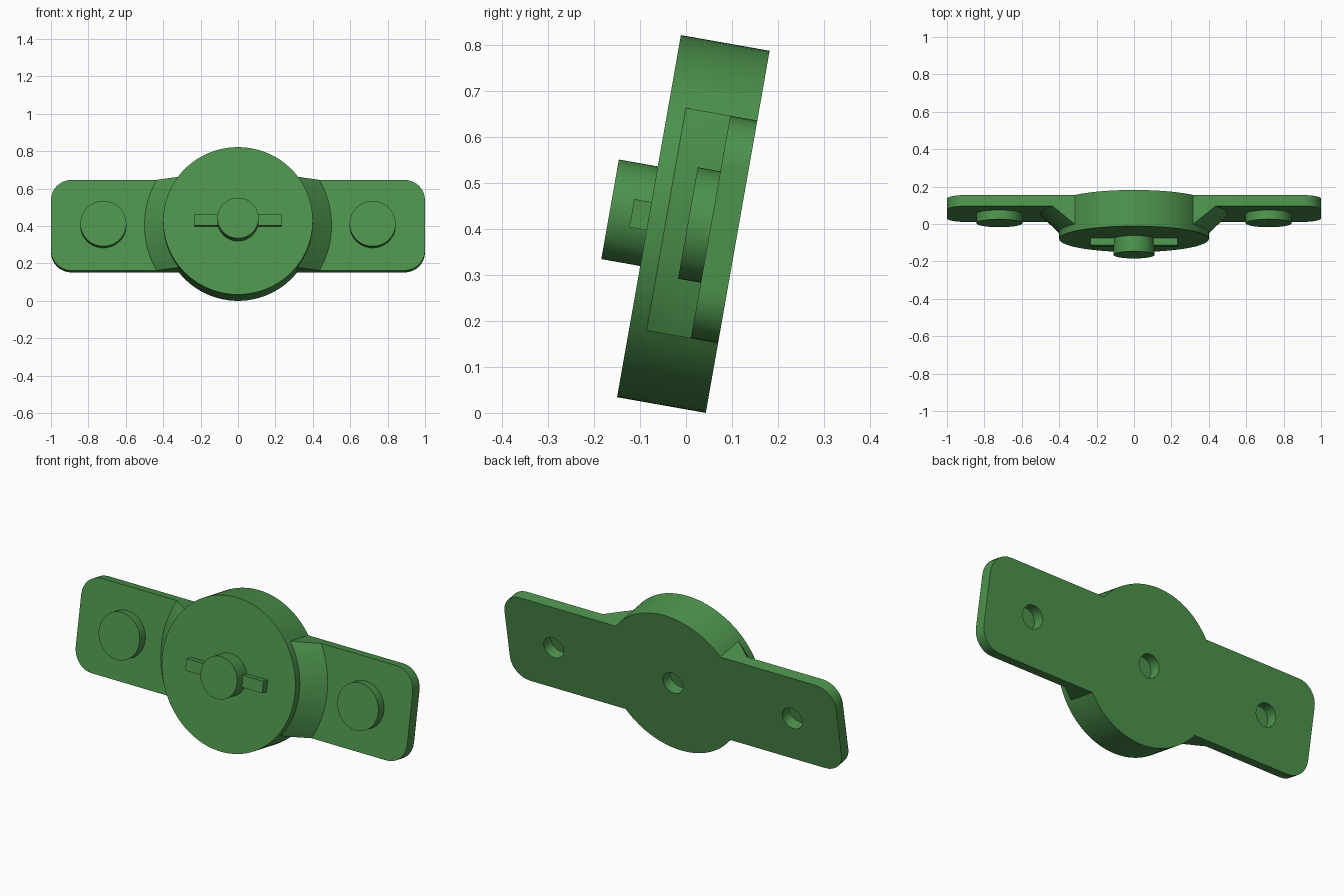
import bpy, bmesh, math
from mathutils import Matrix

if "Cube" in bpy.data.objects:
    bpy.data.objects.remove(bpy.data.objects["Cube"])

# Local frame: back face on y = 0, front towards -y; the whole part leans back 10 degrees
LEAN = Matrix.Translation((0, 0.1125, 0.394)) @ Matrix.Rotation(math.radians(-10), 4, 'X')
HALF_H = 0.246      # half height of the strap
PLATE = 0.06        # strap thickness
DISC_R, DISC_D = 0.4, 0.196
BOLT_X = 0.72

green = bpy.data.materials.new("green")
green.diffuse_color = (0.074, 0.29, 0.074, 1)
green.use_nodes = True
green.node_tree.nodes["Principled BSDF"].inputs["Base Color"].default_value = green.diffuse_color


def finish(name, bm):
    bmesh.ops.recalc_face_normals(bm, faces=bm.faces)
    me = bpy.data.meshes.new(name)
    bm.to_mesh(me)
    bm.free()
    me.materials.append(green)
    ob = bpy.data.objects.new(name, me)
    bpy.context.collection.objects.link(ob)
    ob.matrix_world = LEAN
    return ob


def prism(name, outline, d0, d1):
    """Extrude an (x, z) outline from depth d0 to depth d1 (towards the front)."""
    bm = bmesh.new()
    back = [bm.verts.new((x, -d0, z)) for x, z in outline]
    front = [bm.verts.new((x, -d1, z)) for x, z in outline]
    bm.faces.new(back)
    bm.faces.new(front)
    for i in range(len(outline)):
        j = (i + 1) % len(outline)
        bm.faces.new((back[i], back[j], front[j], front[i]))
    return finish(name, bm)


def circle(r, cx=0, n=64):
    return [(cx + r * math.cos(2 * math.pi * i / n), r * math.sin(2 * math.pi * i / n))
            for i in range(n)]


def rounded_rect(w, h, r, n=8):
    pts = []
    for q, (sx, sz) in enumerate([(1, 1), (-1, 1), (-1, -1), (1, -1)]):
        for i in range(n + 1):
            a = math.pi / 2 * (q + i / n)
            pts.append((sx * (w - r) + r * math.cos(a), sz * (h - r) + r * math.sin(a)))
    return pts


def flare(name, side):
    """Conical shoulder between strap and disc, trimmed to the strap height."""
    bm = bmesh.new()
    rings = []
    for i in range(25):
        z = HALF_H * (i / 12 - 1)
        sec = [(0.25, 0.03)]
        sec += [(math.sqrt(0.5 ** 2 - z * z), 0.03)]
        for k in range(5):
            r = 0.5 - 0.1 * k / 4
            sec.append((math.sqrt(r * r - z * z), PLATE + 0.098 * k / 4))
        sec.append((0.25, 0.158))
        rings.append([bm.verts.new((side * x, -d, z)) for x, d in sec])
    for a, b in zip(rings, rings[1:]):
        for i in range(len(a)):
            j = (i + 1) % len(a)
            bm.faces.new((a[i], a[j], b[j], b[i]))
    bm.faces.new(rings[0])
    bm.faces.new(rings[-1])
    return finish(name, bm)


def combine(target, tool, operation):
    mod = target.modifiers.new("combine", 'BOOLEAN')
    mod.operation, mod.solver, mod.object = operation, 'EXACT', tool
    bpy.context.view_layer.objects.active = target
    bpy.ops.object.modifier_apply(modifier=mod.name)
    bpy.data.objects.remove(tool)


# Body: disc, strap and shoulders fused together
body = prism("body", circle(DISC_R, n=96), 0, DISC_D)
bpy.context.view_layer.update()
combine(body, prism("strap", rounded_rect(1, HALF_H, 0.11), 0, PLATE), 'UNION')
for s in (-1, 1):
    combine(body, flare("shoulder", s), 'UNION')

# Bolt holes in the back
for x, depth in ((-BOLT_X, 0.1), (0, PLATE), (BOLT_X, 0.1)):
    combine(body, prism("hole", circle(0.06, x, 32), -0.1, depth), 'DIFFERENCE')

# Bolt caps, central knob and its cross bar
prism("left_cap", circle(0.123, -BOLT_X), PLATE, 0.11)
prism("right_cap", circle(0.123, BOLT_X), PLATE, 0.11)
prism("knob", circle(0.11), DISC_D, 0.282)
for s, name in ((-1, "left_bar"), (1, "right_bar")):
    prism(name, [(s * x, z) for x, z in ((0.09, -0.031), (0.232, -0.031),
                                         (0.232, 0.031), (0.09, 0.031))], DISC_D, 0.234)

# Smooth round walls, sharp edges
for ob in bpy.context.scene.objects:
    ob.select_set(True)
    bpy.context.view_layer.objects.active = ob
bpy.ops.object.shade_smooth_by_angle(angle=math.radians(25))
